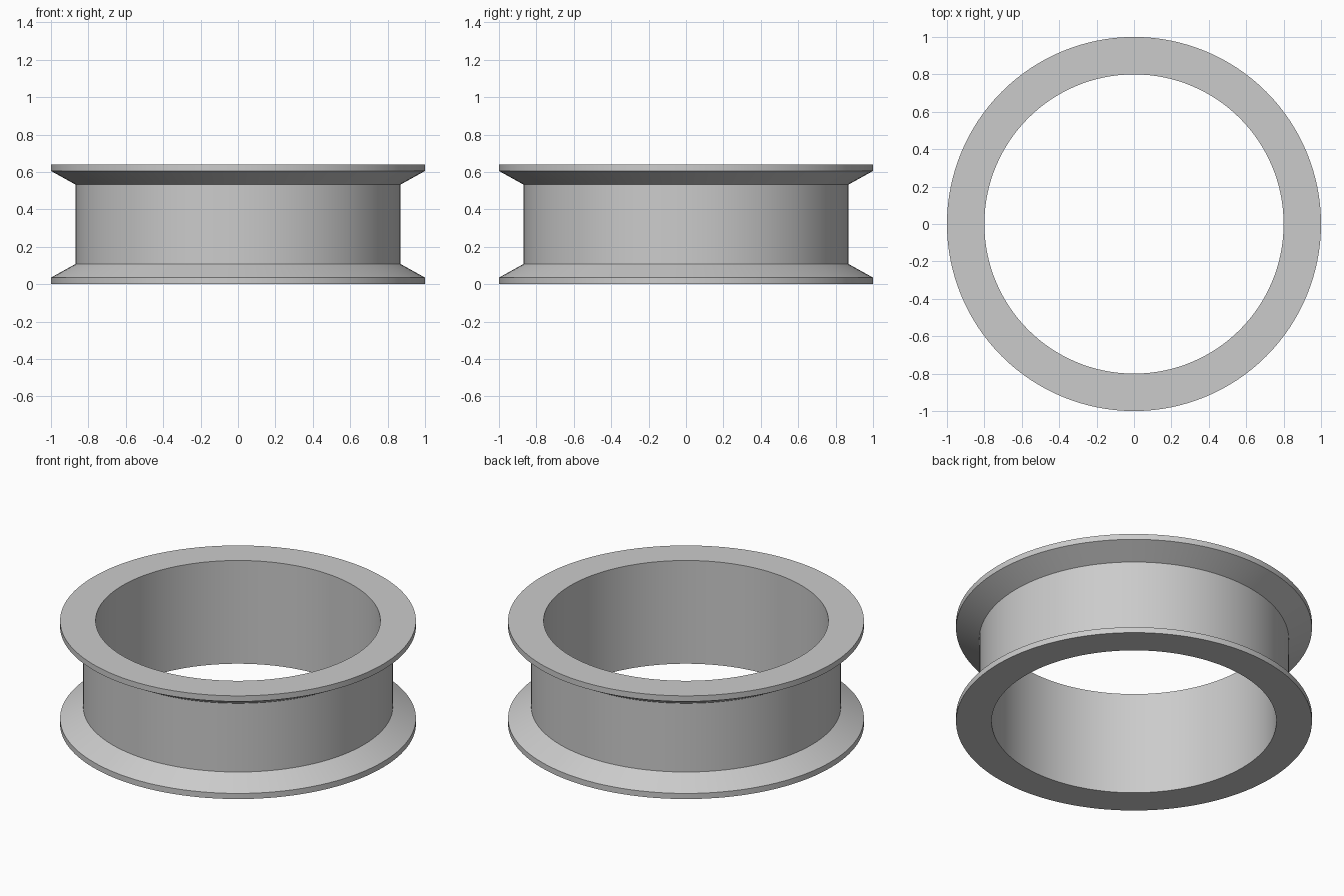
import bpy
import bmesh
from math import cos, sin, tau, radians

cube = bpy.data.objects.get("Cube")
if cube:
    bpy.data.objects.remove(cube, do_unlink=True)

# Plain grey finish
grey = bpy.data.materials.new("light grey")
grey.use_nodes = True
colour = (0.6, 0.6, 0.6, 1)
grey.diffuse_color = colour
grey.node_tree.nodes["Principled BSDF"].inputs["Base Color"].default_value = colour

HEIGHT = 0.64
BORE, BARREL, RIM = 0.8, 0.87, 1.0
LIP, FLARE = 0.035, 0.107
SEGMENTS = 128

# Lower half of the cross-section, mirrored for the upper flange
lower = [(BORE, 0), (RIM, 0), (RIM, LIP), (BARREL, FLARE)]
profile = lower + [(r, HEIGHT - z) for r, z in reversed(lower)]

# Revolve the closed section into a flanged ring
bm = bmesh.new()
rings = []
for i in range(SEGMENTS):
    a = tau * i / SEGMENTS
    rings.append([bm.verts.new((r * cos(a), r * sin(a), z)) for r, z in profile])
for i, ring in enumerate(rings):
    following = rings[(i + 1) % SEGMENTS]
    for j in range(len(profile)):
        k = (j + 1) % len(profile)
        bm.faces.new((ring[j], following[j], following[k], ring[k]))
bmesh.ops.recalc_face_normals(bm, faces=bm.faces)

mesh = bpy.data.meshes.new("flanged_ring")
bm.to_mesh(mesh)
bm.free()
mesh.materials.append(grey)
spool = bpy.data.objects.new("flanged_ring", mesh)
bpy.context.collection.objects.link(spool)

# Smooth around the ring, crisp at the flange edges
bpy.ops.object.select_all(action="DESELECT")
spool.select_set(True)
bpy.context.view_layer.objects.active = spool
bpy.ops.object.shade_smooth_by_angle(angle=radians(25))
